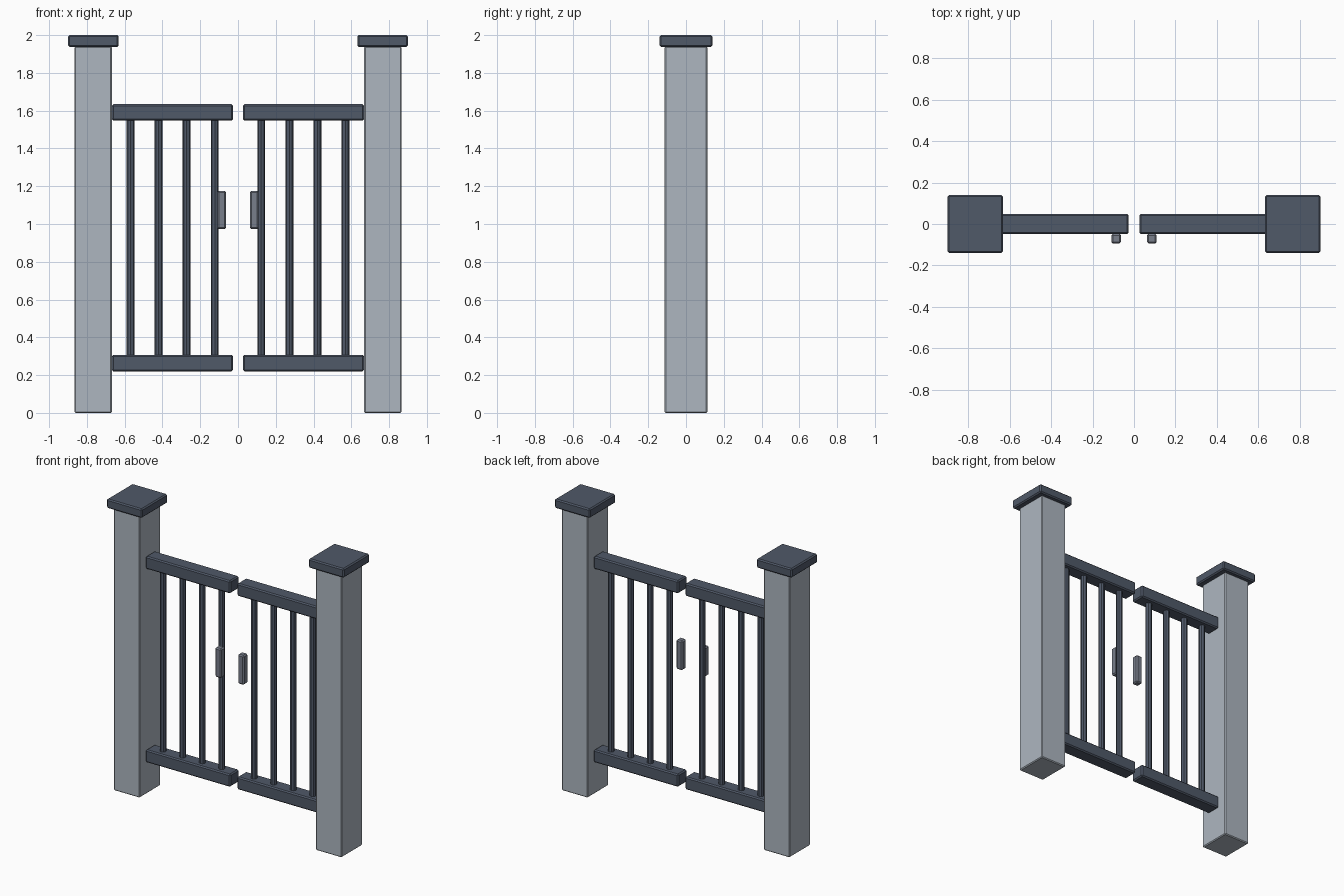
import bpy

if "Cube" in bpy.data.objects:
    bpy.data.objects.remove(bpy.data.objects["Cube"])


def material(name, color):
    m = bpy.data.materials.new(name)
    m.diffuse_color = (*color, 1)
    m.use_nodes = True
    m.node_tree.nodes["Principled BSDF"].inputs["Base Color"].default_value = m.diffuse_color
    return m


STONE = material("pale_stone", (0.42, 0.47, 0.53))
IRON = material("dark_iron", (0.08, 0.10, 0.14))
STEEL = material("handle_steel", (0.19, 0.21, 0.26))


def finish(name, mat, bevel):
    o = bpy.context.object
    o.name = name
    o.data.materials.append(mat)
    bpy.ops.object.transform_apply(location=False, rotation=True, scale=True)
    if bevel:
        b = o.modifiers.new("edge_bevel", 'BEVEL')
        b.width = bevel
        b.segments = 1
    return o


def box(name, x, y, z, mat, bevel):
    """Box from (min, max) ranges on each axis."""
    ranges = (x, y, z)
    bpy.ops.mesh.primitive_cube_add(size=1, location=[(a + b) / 2 for a, b in ranges])
    bpy.context.object.scale = [abs(b - a) for a, b in ranges]
    return finish(name, mat, bevel)


def rod(name, x, z0, z1, radius, mat):
    bpy.ops.mesh.primitive_cylinder_add(vertices=8, radius=radius, depth=z1 - z0,
                                        location=(x, 0, (z0 + z1) / 2),
                                        rotation=(0, 0, 0))
    return finish(name, mat, 0)


for side, s in (("left", -1), ("right", 1)):
    # Post and its cap
    box(f"{side}_post", (s * 0.668, s * 0.865), (-0.113, 0.113), (0, 1.94), STONE, 0.006)
    box(f"{side}_post_cap", (s * 0.632, s * 0.90), (-0.14, 0.14), (1.937, 2.0), IRON, 0.008)
    # Gate leaf: two rails and four bars
    for label, z in (("bottom", (0.22, 0.307)), ("top", (1.547, 1.634))):
        box(f"{side}_{label}_rail", (s * 0.026, s * 0.668), (-0.049, 0.049), z, IRON, 0.008)
    for i in range(4):
        rod(f"{side}_bar_{i + 1}", s * (0.123 + 0.1485 * i), 0.29, 1.56, 0.021, IRON)
    # Handle on the front face
    box(f"{side}_handle", (s * 0.063, s * 0.109), (-0.095, -0.047), (0.973, 1.175), STEEL, 0.008)
